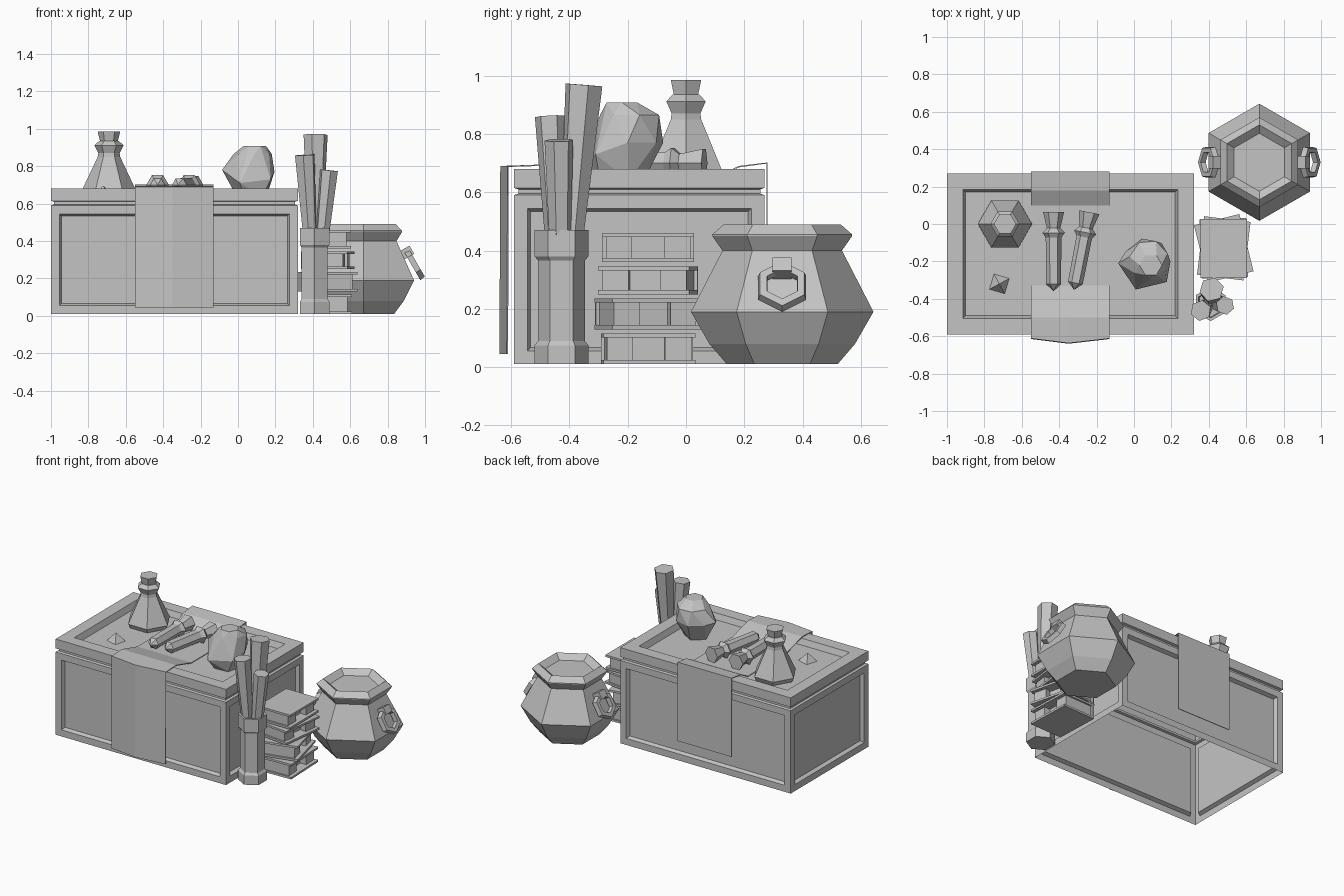
import bpy, bmesh
from math import cos, sin, pi, radians
from mathutils import Vector, Matrix

old = bpy.data.objects.get("Cube")
if old:
    bpy.data.objects.remove(old)

GREY = (0.55, 0.55, 0.55, 1)
mat = bpy.data.materials.new("plain grey")
mat.use_nodes = True
mat.diffuse_color = GREY
mat.node_tree.nodes["Principled BSDF"].inputs["Base Color"].default_value = GREY


def finish(name, bm, matrix=None):
    if matrix:
        bm.transform(matrix)
    mesh = bpy.data.meshes.new(name)
    bm.to_mesh(mesh)
    bm.free()
    mesh.materials.append(mat)
    obj = bpy.data.objects.new(name, mesh)
    bpy.context.collection.objects.link(obj)
    return obj


def ring(x, y, z, r, sides=6, phase=0.0):
    return [(x + r * cos(phase + 2 * pi * i / sides),
             y + r * sin(phase + 2 * pi * i / sides), z) for i in range(sides)]


def loft(rings, caps=(True, True), closed=False):
    """Skin a stack of equal rings."""
    bm = bmesh.new()
    rows = [[bm.verts.new(p) for p in r] for r in rings]
    pairs = list(zip(rows, rows[1:])) + ([(rows[-1], rows[0])] if closed else [])
    for a, b in pairs:
        for i in range(len(a)):
            j = (i + 1) % len(a)
            bm.faces.new((a[i], a[j], b[j], b[i]))
    if caps[0]:
        bm.faces.new(rows[0][::-1])
    if caps[1]:
        bm.faces.new(rows[-1])
    bm.normal_update()
    return bm


def turned(name, profile, x=0, y=0, sides=6, phase=0.0, matrix=None, **kw):
    """Faceted turned part from (radius, height) pairs."""
    return finish(name, loft([ring(x, y, z, r, sides, phase) for r, z in profile], **kw), matrix)


def box(name, size, matrix):
    bm = bmesh.new()
    bmesh.ops.create_cube(bm, size=1)
    bm.transform(Matrix.Diagonal((*size, 1)))
    return finish(name, bm, matrix)


# Chest table: open-bottomed shell, grooved lip, sunken top and side panels
def rect(inset, z):
    x0, x1, y0, y1 = -1 + inset, 0.32 - inset, -0.59 + inset, 0.27 - inset
    return [(x0, y0, z), (x1, y0, z), (x1, y1, z), (x0, y1, z)]


steps = [(0, 0.01), (0, 0.59), (0.015, 0.595), (0.015, 0.61), (0, 0.615),
         (0, 0.68), (0.085, 0.68), (0.1, 0.64)]
bm = loft([rect(i, z) for i, z in steps], caps=(False, True))
sides = [f for f in bm.faces if f.calc_center_median().z < 0.5]
bmesh.ops.inset_individual(bm, faces=sides, thickness=0.065, depth=0)
bmesh.ops.inset_individual(bm, faces=sides, thickness=0.015, depth=-0.025)
finish("table", bm)

# Cloth runner draped across the table and into the tray
drape = [(-0.615, 0.045), (-0.612, 0.69), (-0.5, 0.695), (-0.33, 0.648),
         (0.1, 0.648), (0.18, 0.69), (0.28, 0.702), (0.28, 0.15)]
bm = bmesh.new()
rows = []
for k, (y, z) in enumerate(drape):
    bulge = -0.025 if k < 2 else 0
    rows.append([bm.verts.new((x, y + b, z)) for x, b in
                 ((-0.55, 0), (-0.35, bulge), (-0.13, 0))])
for a, b in zip(rows, rows[1:]):
    for i in range(2):
        bm.faces.new((a[i], a[i + 1], b[i + 1], b[i]))
cloth = finish("cloth_runner", bm)
cloth.modifiers.new("thickness", "SOLIDIFY").thickness = 0.005

# Stoppered flask
turned("flask", [(0.13, 0.64), (0.145, 0.67), (0.06, 0.85), (0.057, 0.87), (0.078, 0.912),
                 (0.052, 0.935)], -0.69, 0.0)
turned("flask_stopper", [(0.047, 0.93), (0.06, 0.985)], -0.69, 0.0)

# Small pyramid crystal
turned("crystal", [(0.06, 0.64), (0.002, 0.695)], -0.72, -0.32, sides=4, phase=0.5)

# Two rods with flared grips
rod = [(0.056, 0), (0.036, 0.085), (0.06, 0.11), (0.042, 0.135), (0.04, 0.385), (0.003, 0.42)]
for name, x, turn in (("rod_right", -0.43, 0), ("rod_left", -0.24, -11)):
    place = (Matrix.Translation((x, 0.063, 0.7)) @ Matrix.Rotation(radians(turn), 4, "Z")
             @ Matrix.Rotation(pi / 2, 4, "X"))
    turned(name, rod, matrix=place)

# Faceted rock with a rounded crown
bm = bmesh.new()
points = (ring(0.09, -0.22, 0.908, 0.06) + ring(0.08, -0.19, 0.865, 0.105, 7, 0.3)
          + ring(0.07, -0.2, 0.77, 0.125, 7) + ring(0.075, -0.23, 0.64, 0.085, 5, 0.4)
          + [(-0.085, -0.21, 0.78), (0.01, -0.35, 0.71), (0.175, -0.31, 0.73)])
bmesh.ops.convex_hull(bm, input=[bm.verts.new(p) for p in points])
finish("rock", bm)

# Scroll holder and three scrolls
hx, hy = 0.41, -0.427
turned("scroll_holder", [(0.092, 0.01), (0.092, 0.075), (0.08, 0.09), (0.08, 0.365),
                         (0.092, 0.38), (0.092, 0.47), (0.075, 0.47), (0.07, 0.4)],
       hx, hy, phase=pi / 2)
scrolls = [((0.415, -0.35, 0.968), 0.066), ((0.357, -0.463, 0.86), 0.056),
           ((0.487, -0.436, 0.778), 0.05)]
for n, (top, r) in enumerate(scrolls):
    foot = Vector((hx, hy, 0.1)).lerp(Vector((top[0], top[1], 0.1)), 0.1)
    axis = Vector(top) - foot
    place = Matrix.Translation(foot) @ axis.to_track_quat("Z", "Y").to_matrix().to_4x4()
    turned(f"scroll_{n + 1}", [(0.025, 0), (r, axis.length)], matrix=place, phase=0.3)

# Stack of four books: covers, spine, page core and page ends
books = [(0.01, 0.115, 2), (0.13, 0.235, 14), (0.25, 0.345, -7), (0.36, 0.46, 0)]
for n, (z0, z1, turn) in enumerate(books):
    place = Matrix.Translation((0.48, -0.13, 0)) @ Matrix.Rotation(radians(turn), 4, "Z")
    h, mid = z1 - z0, (z0 + z1) / 2

    def piece(part, size, x, y, z):
        box(f"book_{n + 1}_{part}", size, place @ Matrix.Translation((x, y, z)))

    for part, z in (("lower_cover", z0 + 0.007), ("upper_cover", z1 - 0.007)):
        piece(part, (0.25, 0.315, 0.014), 0, 0, z)
    piece("spine", (0.015, 0.315, h), -0.117, 0, mid)
    piece("pages", (0.17, 0.27, h - 0.02), -0.03, 0, mid)
    for side in (-1, 1):
        piece("page_end", (0.21, 0.09, h - 0.02), -0.005, side * 0.1, mid)

# Cauldron with a flared rim and a filled mouth
px, py = 0.67, 0.33
turned("cauldron", [(0.19, 0.01), (0.25, 0.08), (0.313, 0.19), (0.205, 0.4), (0.24, 0.45),
                    (0.24, 0.455), (0.2, 0.49), (0.155, 0.455)], px, py, phase=pi / 2)

# Hexagonal ring handles with clasps on both sides
for name, turn in (("left", 0), ("right", pi)):
    base = Matrix.Translation((px, py, 0)) @ Matrix.Rotation(turn, 4, "Z")
    tilt = base @ Matrix.Translation((0.258, 0, 0.272)) @ Matrix.Rotation(radians(60), 4, "Y")
    turned(f"{name}_handle", [(0.058, 0), (0.095, 0), (0.088, 0.03), (0.06, 0.03)],
           matrix=tilt, caps=(False, False), closed=True)
    box(f"{name}_clasp", (0.05, 0.065, 0.06), tilt @ Matrix.Translation((-0.07, 0, 0.012)))
